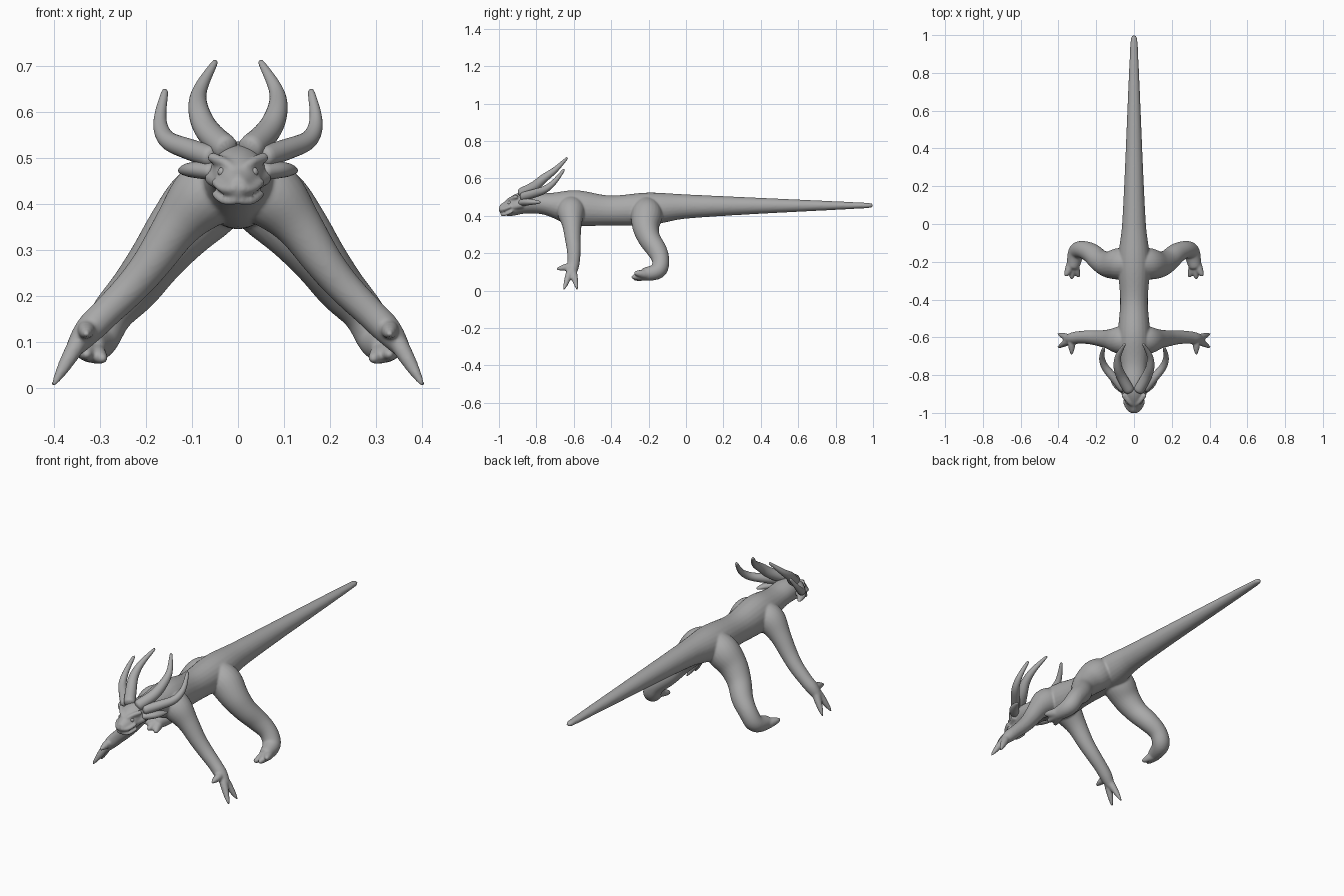
import bpy, bmesh, math
from mathutils import Vector

cube = bpy.data.objects.get("Cube")
if cube:
    bpy.data.objects.remove(cube, do_unlink=True)

# One grey clay colour everywhere
GREY = (0.4, 0.4, 0.4, 1)
clay = bpy.data.materials.new("clay_grey")
clay.use_nodes = True
clay.diffuse_color = GREY
clay.node_tree.nodes["Principled BSDF"].inputs["Base Color"].default_value = GREY


def flow(points, steps=4):
    """Smooth curve through points, carrying any radii along with the position."""
    points = [Vector(p) for p in points]
    last = len(points) - 1

    def chord(i, j):
        return (points[j] - points[i]).length

    def slope(i):
        before, after = max(i - 1, 0), min(i + 1, last)
        return (points[after] - points[before]) / (chord(before, i) + chord(i, after))

    curve = []
    for i in range(last):
        start, end, span = points[i], points[i + 1], chord(i, i + 1)
        for k in range(steps):
            t = k / steps
            ease = t * t * (3 - 2 * t)
            leave = t * (1 - t) ** 2
            arrive = t * t * (t - 1)
            curve.append(start.lerp(end, ease)
                         + (slope(i) * leave + slope(i + 1) * arrive) * span)
    return curve + [points[-1]]


def taper(points, radius, tip, power):
    """Smooth curve whose radius shrinks by rule towards a tip."""
    curve = flow(points)
    last = len(curve) - 1
    return [(*p, radius + (tip - radius) * (i / last) ** power) for i, p in enumerate(curve)]


def loft(bm, path, axis, side=1, flatten=1, count=12):
    """Skin rings; each path entry is x, y, z, radius across and optional radius along axis."""
    ref = Vector((axis == "X", axis == "Y", axis == "Z"))
    spots = [Vector((p[0] * side, p[1], p[2])) for p in path]
    rings = []
    for i, (spot, entry) in enumerate(zip(spots, path)):
        along = spots[min(i + 1, len(path) - 1)] - spots[max(i - 1, 0)]
        across = along.cross(ref).normalized()
        upward = across.cross(along).normalized()
        ring = []
        for k in range(count):
            angle = math.tau * k / count
            offset = across * math.cos(angle) * entry[3]
            offset += upward * math.sin(angle) * entry[-1] * flatten
            ring.append(bm.verts.new(spot + offset))
        rings.append(ring)
    for near, far in zip(rings, rings[1:]):
        for k in range(count):
            n = (k + 1) % count
            bm.faces.new((near[k], near[n], far[n], far[k]))
    bm.faces.new(rings[0][::-1])
    bm.faces.new(rings[-1])


def finish(name, bm):
    bmesh.ops.recalc_face_normals(bm, faces=bm.faces)
    for face in bm.faces:
        face.smooth = True
    mesh = bpy.data.meshes.new(name)
    bm.to_mesh(mesh)
    bm.free()
    mesh.materials.append(clay)
    obj = bpy.data.objects.new(name, mesh)
    bpy.context.collection.objects.link(obj)
    rounding = obj.modifiers.new("rounding", "SUBSURF")
    rounding.levels = rounding.render_levels = 1
    return obj


# Spine from tail tip to snout: y, centre height, half width, half height
spine = [(1, .455, .01, .01), (.97, .455, .02, .015), (0, .45, .065, .067),
         (-.2, .437, .09, .092), (-.41, .428, .076, .083), (-.6, .443, .09, .1),
         (-.75, .463, .07, .06), (-.87, .47, .066, .062), (-.95, .44, .045, .046),
         (-1, .435, .02, .02)]

# Legs from inside the torso to the palm or foot: x, y, z, radius
front_leg = [(.01, -.61, .45, .07), (.07, -.615, .42, .078), (.13, -.61, .355, .055),
             (.185, -.605, .275, .044), (.23, -.6, .22, .039), (.285, -.6, .165, .035),
             (.325, -.605, .125, .033), (.36, -.61, .08, .02)]
rear_leg = [(.01, -.21, .45, .07), (.07, -.21, .405, .088), (.13, -.215, .34, .075),
            (.18, -.195, .275, .062), (.225, -.155, .215, .056), (.275, -.135, .16, .048),
            (.305, -.15, .105, .047), (.325, -.24, .085, .033)]

# Two long fingers and a raised thumb, then three short toes
wrist = Vector((.33, -.61, .13))
finger_tips = [(.405, -.58, 0), (.405, -.655, 0), (.33, -.695, .115)]
ball = Vector((.325, -.2, .085))
toe_tips = [(.29, -.285, .06), (.33, -.295, .07), (.365, -.28, .095)]
digits = [taper((wrist.lerp(Vector(tip), .1), tip), .022, .005, 2) for tip in finger_tips]
digits += [taper((ball, tip), .028, .008, 2) for tip in toe_tips]

# Face ridges; the lower lip repeats the upper one, set down and back
nose_bridge = taper([(0, -.92, .49), (0, -.99, .45)], .014, .012, 1)
brow = taper([(.008, -.96, .472), (.03, -.94, .49), (.062, -.9, .503)], .011, .012, 1)
cheek = taper([(.035, -.93, .445), (.06, -.87, .46)], .016, .02, 1)
mouth = [Vector(p) for p in ((0, -.995, .434), (.03, -.98, .432), (.054, -.935, .45))]
upper_lip = taper(mouth, .012, .009, 1)
lower_lip = taper([p + Vector((0, .01, -.026)) for p in mouth], .011, .008, 1)

# Skin: torso, tail, legs and head fused into one smooth surface
bm = bmesh.new()
loft(bm, flow([(0, *row) for row in spine]), "Z")
loft(bm, nose_bridge, "X")
for side in (1, -1):
    for limb in (flow(front_leg), flow(rear_leg), *digits):
        loft(bm, limb, "X", side)
    for ridge in (brow, cheek, upper_lip, lower_lip):
        loft(bm, ridge, "Z", side)
body = finish("body", bm)
fuse = body.modifiers.new("fuse", "REMESH")
fuse.mode = "VOXEL"
fuse.voxel_size = 0.005
fuse.use_smooth_shade = True
relax = body.modifiers.new("relax", "SMOOTH")
relax.factor = 0.5
relax.iterations = 8

# Paired horns, ears and eyes
upper_horn = [(.02, -.89, .515), (.065, -.81, .557), (.085, -.76, .6),
              (.084, -.7, .645), (.047, -.632, .713)]
lower_horn = [(.05, -.88, .5), (.11, -.81, .52), (.155, -.755, .54),
              (.17, -.705, .58), (.158, -.65, .65)]
ear = [(.045, -.88, .47), (.095, -.84, .474), (.126, -.775, .472)]
growths = {"upper_horn": (taper(upper_horn, .03, .006, 2), "X", 1),
           "lower_horn": (taper(lower_horn, .025, .007, 2), "X", 1),
           "ear": (taper(ear, .027, .006, 3), "Z", .75)}
for label, side in (("left", 1), ("right", -1)):
    for name, (path, axis, flatten) in growths.items():
        bm = bmesh.new()
        loft(bm, path, axis, side, flatten)
        finish(f"{name}_{label}", bm)
    bm = bmesh.new()
    bmesh.ops.create_uvsphere(bm, u_segments=12, v_segments=8, radius=.011)
    bmesh.ops.translate(bm, verts=bm.verts, vec=(side * .034, -.944, .469))
    finish(f"eye_{label}", bm)
